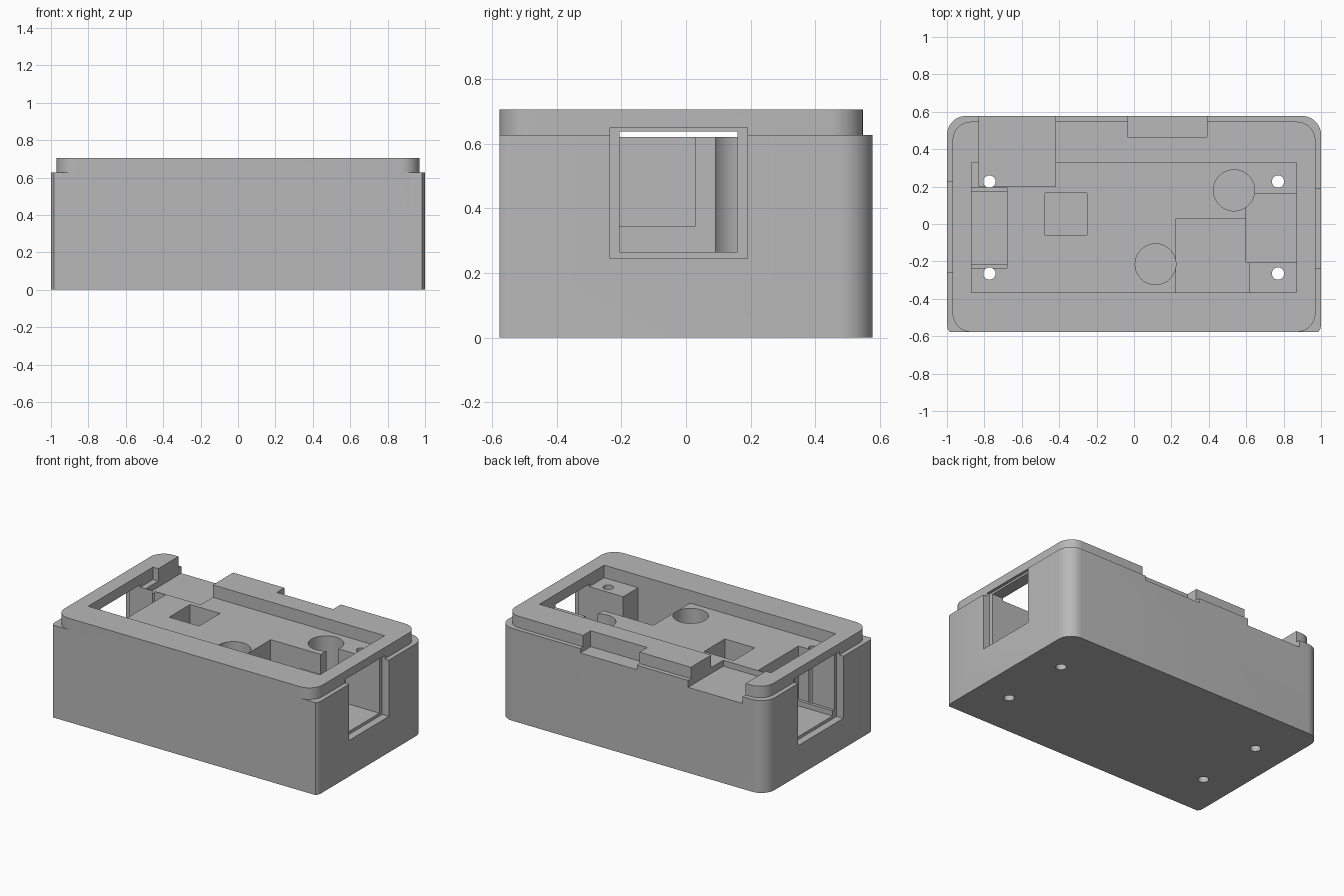
import bpy
import bmesh
import math

default = bpy.data.objects.get("Cube")
if default:
    bpy.data.objects.remove(default, do_unlink=True)

grey = bpy.data.materials.new("plain grey")
grey.use_nodes = True
grey.diffuse_color = (0.48, 0.48, 0.48, 1)
grey.node_tree.nodes["Principled BSDF"].inputs["Base Color"].default_value = (0.48, 0.48, 0.48, 1)


def prism(name, outline, z0, z1):
    """Solid made by extruding an anticlockwise outline upwards."""
    bm = bmesh.new()
    base = bm.faces.new([bm.verts.new((x, y, z0)) for x, y in outline])
    top = bmesh.ops.extrude_face_region(bm, geom=[base])["geom"]
    for v in top:
        if isinstance(v, bmesh.types.BMVert):
            v.co.z = z1
    bmesh.ops.recalc_face_normals(bm, faces=bm.faces)
    mesh = bpy.data.meshes.new(name)
    bm.to_mesh(mesh)
    bm.free()
    mesh.materials.append(grey)
    ob = bpy.data.objects.new(name, mesh)
    bpy.context.collection.objects.link(ob)
    return ob


def arc(cx, cy, r, start, end, steps=12):
    return [(cx + r * math.cos(math.radians(start + (end - start) * i / steps)),
             cy + r * math.sin(math.radians(start + (end - start) * i / steps)))
            for i in range(steps + 1)]


def box(x0, x1, y0, y1, z0, z1):
    return prism("cutter", [(x0, y0), (x1, y0), (x1, y1), (x0, y1)], z0, z1)


def cylinder(x, y, r, z0, z1, steps=48):
    return prism("cutter", arc(x, y, r, 0, 360, steps)[:-1], z0, z1)


def combine(target, other, operation):
    mod = target.modifiers.new("combine", 'BOOLEAN')
    mod.operation = operation
    mod.solver = 'EXACT'
    mod.object = other
    bpy.context.view_layer.objects.active = target
    bpy.ops.object.modifier_apply(modifier=mod.name)
    bpy.data.objects.remove(other, do_unlink=True)


FRONT, BACK, DECK, OVER = -0.577, 0.577, 0.62, 0.9

# Outer case: round back corners, nearly square front corners
outline = ([(-0.985, FRONT), (0.985, FRONT), (0.996, -0.562), (1, -0.545)]
           + arc(0.9, BACK - 0.1, 0.1, 0, 90)
           + arc(-0.9, BACK - 0.1, 0.1, 90, 180)
           + [(-1, -0.545), (-0.996, -0.562)])
case = prism("enclosure_base", outline, 0, 0.627)

# Raised rim, flush with the front
r, w, back = 0.1, 0.87, 0.447
rim = prism("rim", arc(-w, FRONT + r, r, 180, 270) + arc(w, FRONT + r, r, 270, 360)
            + arc(w, back, r, 0, 90) + arc(-w, back, r, 90, 180), 0.5, 0.705)
combine(case, rim, 'UNION')

cutters = [
    # Top opening down to the deck
    box(-0.87, 0.87, -0.365, 0.33, DECK, OVER),
    # Right connector passage and its outer recess
    box(0.6, 1.1, -0.205, 0.16, 0.265, 0.637),
    box(0.95, 1.1, -0.235, 0.19, 0.245, 0.65),
    # Left connector passage with low side ledges, and its recess
    box(-1.1, -0.68, -0.235, 0.195, 0.26, 0.637),
    box(-1.1, -0.68, -0.215, 0.175, 0.225, 0.4),
    box(-1.1, -0.95, -0.26, 0.225, 0.205, 0.65),
    # Deck pockets
    box(0.225, 0.615, -0.365, 0.03, 0.345, 0.68),
    box(-0.475, -0.25, -0.06, 0.165, 0.4, 0.68),
    cylinder(0.535, 0.18, 0.11, 0.25, 0.68),
    cylinder(0.115, -0.215, 0.109, 0.25, 0.68),
    # Notches in the back wall
    box(-0.83, -0.42, 0.2, 0.7, 0.58, OVER),
    box(-0.035, 0.39, 0.465, 0.7, 0.597, OVER),
]
# Screw holes through the corner posts
for x in (-0.773, 0.77):
    for y in (-0.265, 0.227):
        cutters.append(cylinder(x, y, 0.033, -0.1, 0.68, 24))

for cutter in cutters:
    combine(case, cutter, 'DIFFERENCE')

bpy.ops.object.select_all(action='DESELECT')
case.select_set(True)
bpy.context.view_layer.objects.active = case
bpy.ops.object.shade_smooth_by_angle(angle=math.radians(30))
